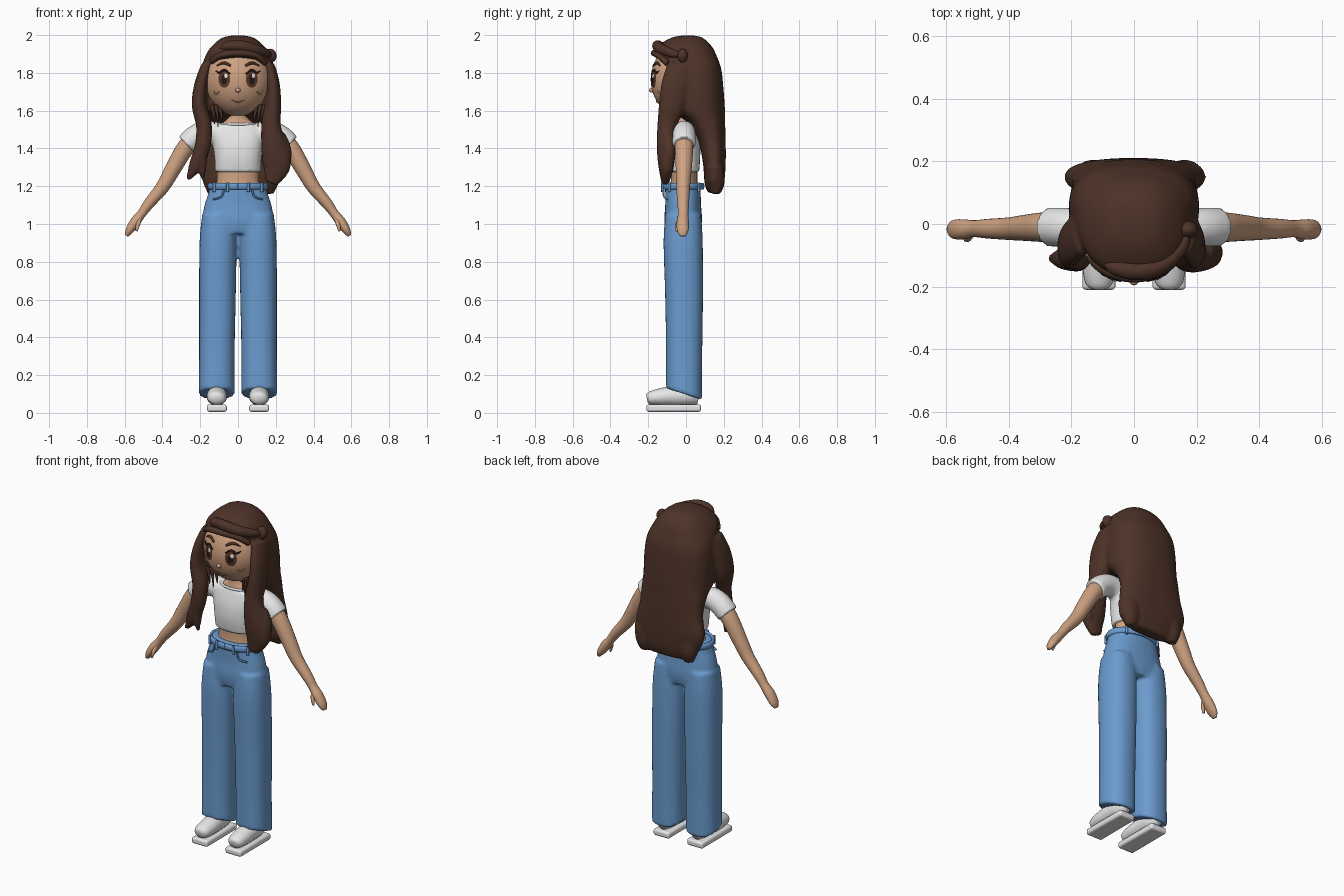
import bpy, math
from mathutils import Vector


def material(name, rgb):
    m = bpy.data.materials.new(name)
    m.diffuse_color = (*rgb, 1)
    return m


SKIN = material("skin", (0.62, 0.36, 0.22))
HAIR = material("dark brown hair", (0.075, 0.033, 0.021))
DENIM = material("blue denim", (0.145, 0.33, 0.62))
WHITE = material("white cloth", (0.82, 0.82, 0.82))
IRIS = material("brown iris", (0.11, 0.04, 0.02))
DARK = material("dark lash", (0.02, 0.01, 0.008))
LIP = material("lip", (0.4, 0.17, 0.11))


def finish(name, verts, faces, mat):
    me = bpy.data.meshes.new(name)
    me.from_pydata([tuple(v) for v in verts], [], faces)
    me.materials.append(mat)
    ob = bpy.data.objects.new(name, me)
    bpy.context.collection.objects.link(ob)
    me.polygons.foreach_set("use_smooth", [True] * len(faces))
    return ob


def spline(pts, sub):
    """Catmull-Rom through tuples of any length."""
    out = []
    for i in range(len(pts) - 1):
        a, b, c, d = pts[max(i - 1, 0)], pts[i], pts[i + 1], pts[min(i + 2, len(pts) - 1)]
        for s in range(sub):
            t = s / sub
            out.append([0.5 * (2 * q + (r - p) * t + (2 * p - 5 * q + 4 * r - u) * t * t
                               + (3 * q - p - 3 * r + u) * t ** 3) for p, q, r, u in zip(a, b, c, d)])
    return out + [list(pts[-1])]


def tube(name, pts, mat, flat=False, n=24, sub=5, power=2.0, ref=(0, 1, 0)):
    """Skin oval sections (x, y, z, half width, half depth); flat keeps them level."""
    rows = spline(pts, sub)
    verts, faces, k = [], [], len(rows)
    for i, r in enumerate(rows):
        if flat:
            u, v = Vector((1, 0, 0)), Vector((0, 1, 0))
        else:
            t = (Vector(rows[min(i + 1, k - 1)][:3]) - Vector(rows[max(i - 1, 0)][:3])).normalized()
            u = Vector(ref).cross(t).normalized()
            v = t.cross(u)
        for j in range(n):
            a = 2 * math.pi * j / n
            c, s = math.cos(a), math.sin(a)
            verts.append(Vector(r[:3])
                         + u * math.copysign(abs(c) ** (2 / power), c) * max(r[3], 0.001)
                         + v * math.copysign(abs(s) ** (2 / power), s) * max(r[4], 0.001))
    for i in range(k - 1):
        for j in range(n):
            a, b = i * n + j, i * n + (j + 1) % n
            faces.append((a, b, b + n, a + n))
    faces += [tuple(range(n))[::-1], tuple(range((k - 1) * n, k * n))]
    if flat and rows[0][2] > rows[-1][2]:
        faces = [f[::-1] for f in faces]
    return finish(name, verts, faces, mat)


def ball(name, loc, size, mat, seg=32):
    bpy.ops.mesh.primitive_uv_sphere_add(segments=seg, ring_count=seg // 2, location=loc)
    ob = bpy.context.object
    ob.name, ob.scale = name, size
    ob.data.materials.append(mat)
    bpy.ops.object.shade_smooth()
    return ob


def fuse(name, objs, voxel, rounds):
    """Join overlapping pieces into one smooth surface."""
    bpy.ops.object.select_all(action='DESELECT')
    for o in objs:
        o.select_set(True)
    bpy.context.view_layer.objects.active = objs[0]
    bpy.ops.object.join()
    ob = bpy.context.object
    ob.name = name
    r = ob.modifiers.new("fuse", 'REMESH')
    r.mode, r.voxel_size, r.use_smooth_shade = 'VOXEL', voxel, True
    s = ob.modifiers.new("soften", 'SMOOTH')
    s.factor, s.iterations = 0.5, rounds
    return ob


# Head
HC, HR = (0, -0.02, 1.765), (0.18, 0.167, 0.195)
ball("head", HC, HR, SKIN, 48)


def on_face(x, z, off=0.003):
    q = 1 - (x / HR[0]) ** 2 - ((z - HC[2]) / HR[2]) ** 2
    return (x, HC[1] - HR[1] * math.sqrt(max(q, 0)) - off, z)


def plate(name, x, z, rx, rz, mat, off):
    """Thin oval laid on the face."""
    verts, n = [on_face(x, z, off)], 24
    for f in (0.5, 1):
        verts += [on_face(x + rx * f * math.cos(2 * math.pi * j / n),
                          z + rz * f * math.sin(2 * math.pi * j / n), off) for j in range(n)]
    faces = [(0, 1 + j, 1 + (j + 1) % n) for j in range(n)]
    faces += [(1 + j, 1 + n + j, 1 + n + (j + 1) % n, 1 + (j + 1) % n) for j in range(n)]
    finish(name, verts, faces, mat)


def stroke(name, xz, r, mat):
    pts = [(*on_face(x, z, 0.002), w, w) for (x, z), w in zip(xz, r)]
    tube(name, pts, mat, n=8, sub=4)


for s in (-1, 1):
    plate("eye", s * 0.073, 1.767, 0.031, 0.046, IRIS, 0.003)
    plate("pupil", s * 0.073, 1.765, 0.016, 0.027, DARK, 0.005)
    plate("eye_glint", s * 0.073 + 0.009, 1.785, 0.009, 0.012, WHITE, 0.007)
    stroke("upper_lash", [(s * 0.042, 1.795), (s * 0.072, 1.815), (s * 0.1, 1.8), (s * 0.118, 1.812)],
           (0.003, 0.006, 0.006, 0.002), DARK)
    stroke("eyebrow", [(s * 0.04, 1.838), (s * 0.075, 1.853), (s * 0.112, 1.838)],
           (0.006, 0.008, 0.003), HAIR)
    stroke("cheek_mark", [(s * 0.1, 1.7), (s * 0.115, 1.688), (s * 0.128, 1.702)], (0.004,) * 3, SKIN)
stroke("mouth", [(-0.033, 1.655), (0, 1.644), (0.033, 1.655)], (0.002, 0.004, 0.002), LIP)
ball("nose", on_face(0, 1.708, 0.002), (0.014, 0.014, 0.012), SKIN, 16)

# Neck, waist and top
tube("neck", [(0, -0.01, 1.47, 0.12, 0.06), (0, -0.01, 1.53, 0.085, 0.052),
              (0, -0.01, 1.57, 0.05, 0.046), (0, -0.01, 1.66, 0.048, 0.046)], SKIN, True)
tube("waist", [(0, -0.015, 1.15, 0.125, 0.08), (0, -0.01, 1.23, 0.112, 0.07),
               (0, -0.01, 1.34, 0.11, 0.07)], SKIN, True)
shirt = [tube("shirt_body", [(0, -0.012, 1.275, 0.122, 0.082), (0, -0.015, 1.35, 0.125, 0.09),
                             (0, -0.012, 1.43, 0.135, 0.088), (0, -0.01, 1.5, 0.14, 0.07),
                             (0, -0.01, 1.53, 0.1, 0.058)], WHITE, True, power=2.5)]
for s in (-1, 1):
    shirt.append(tube("sleeve", [(s * 0.09, -0.01, 1.475, 0.06, 0.058), (s * 0.17, -0.01, 1.485, 0.062, 0.06),
                                 (s * 0.225, -0.01, 1.462, 0.062, 0.062),
                                 (s * 0.272, -0.01, 1.42, 0.06, 0.062)], WHITE))
fuse("shirt", shirt, 0.01, 3)
tube("collar", [(0.098 * math.cos(a), -0.01 + 0.058 * math.sin(a), 1.528, 0.007, 0.007)
                for a in [i * math.pi / 8 for i in range(17)]], WHITE, n=8, sub=2, ref=(0, 0, 1))

# Arms and hands
for s in (-1, 1):
    tube("arm", [(s * 0.2, -0.01, 1.49, 0.05, 0.05), (s * 0.28, -0.01, 1.4, 0.047, 0.048),
                 (s * 0.345, -0.012, 1.29, 0.042, 0.042), (s * 0.4, -0.015, 1.195, 0.036, 0.036),
                 (s * 0.47, -0.015, 1.11, 0.029, 0.031), (s * 0.51, -0.015, 1.055, 0.024, 0.027),
                 (s * 0.545, -0.017, 1.01, 0.027, 0.032), (s * 0.575, -0.017, 0.965, 0.021, 0.03),
                 (s * 0.59, -0.017, 0.937, 0.009, 0.015)], SKIN)
    tube("thumb", [(s * 0.52, -0.03, 1.03, 0.011, 0.011), (s * 0.53, -0.046, 0.995, 0.011, 0.011),
                   (s * 0.538, -0.05, 0.962, 0.006, 0.006)], SKIN, n=10)

# Jeans
jeans = [tube("hips", [(0, -0.015, 0.95, 0.19, 0.09), (0, -0.015, 1.02, 0.19, 0.1),
                       (0, -0.015, 1.1, 0.178, 0.095), (0, -0.016, 1.17, 0.155, 0.094),
                       (0, -0.016, 1.215, 0.148, 0.095)], DENIM, True, power=2.3)]
for s in (-1, 1):
    leg = tube("leg", [(s * 0.113, -0.01, 0.1, 0.096, 0.096), (s * 0.112, -0.01, 0.3, 0.094, 0.096),
                       (s * 0.109, -0.01, 0.6, 0.097, 0.1), (s * 0.105, -0.015, 0.9, 0.099, 0.104),
                       (s * 0.1, -0.015, 1.05, 0.09, 0.095)], DENIM, True, power=2.3)
    for v in leg.data.vertices:        # hem rises toward the toes
        v.co.z -= 0.33 * (v.co.y + 0.01) * max(0, 1 - (v.co.z - 0.1) / 0.3)
    jeans.append(leg)
fuse("jeans", jeans, 0.01, 4)


def band_point(a, z, grow=0.0):
    return ((0.151 + grow) * math.sin(a), -0.017 - (0.105 + grow) * math.cos(a), z)


tube("waistband", [(*band_point(i * math.pi / 12, 1.2), 0.01, 0.019) for i in range(25)],
     DENIM, n=10, sub=2, ref=(0, 0, 1))
for a in (-0.9, -0.35, 0.35, 0.9, 2.4, -2.4):
    tube("belt_loop", [(*band_point(a, z, 0.01), 0.008, 0.007) for z in (1.17, 1.195, 1.22)], DENIM, n=8)
for s in (-1, 1):
    tube("pocket_edge", [(s * x, y, z, 0.005, 0.005) for x, y, z in
                         ((0.075, -0.118, 1.18), (0.088, -0.117, 1.145), (0.13, -0.1, 1.13))], DENIM, n=8)

# Shoes
for s in (-1, 1):
    bpy.ops.mesh.primitive_cube_add(size=1, location=(s * 0.112, -0.065, 0.025))
    sole = bpy.context.object
    sole.name, sole.scale = "shoe_sole", (0.106, 0.29, 0.038)
    bpy.ops.object.transform_apply(location=False, rotation=False, scale=True)
    sole.data.materials.append(WHITE)
    b = sole.modifiers.new("round", 'BEVEL')
    b.width, b.segments = 0.012, 3
    bpy.ops.object.shade_smooth_by_angle()
    tube("shoe_upper", [(s * 0.112, -0.207, 0.075, 0.02, 0.02), (s * 0.112, -0.19, 0.078, 0.043, 0.035),
                        (s * 0.112, -0.13, 0.085, 0.053, 0.046), (s * 0.112, -0.06, 0.09, 0.053, 0.052),
                        (s * 0.112, 0.02, 0.09, 0.048, 0.05), (s * 0.112, 0.068, 0.08, 0.03, 0.035)],
         WHITE, ref=(0, 0, 1))

# Hair: crown flowing into the long back sheet, plus two front locks
hair = [tube("crown", [(0, 0.01, 1.998, 0.03, 0.03), (0, 0.005, 1.985, 0.085, 0.085),
                       (0, -0.008, 1.94, 0.14, 0.145), (0, 0.0, 1.89, 0.172, 0.162),
                       (0, 0.045, 1.82, 0.195, 0.142), (0, 0.052, 1.72, 0.207, 0.146),
                       (0, 0.06, 1.61, 0.207, 0.146), (0, 0.105, 1.54, 0.2, 0.102),
                       (0, 0.137, 1.44, 0.2, 0.073), (0, 0.15, 1.32, 0.222, 0.06),
                       (0.02, 0.15, 1.22, 0.2, 0.052), (0.02, 0.15, 1.165, 0.13, 0.035)],
             HAIR, True, n=40, power=2.4)]
hair.append(tube("lock", [(-0.165, -0.03, 1.84, 0.03, 0.07), (-0.195, -0.055, 1.74, 0.036, 0.075),
                          (-0.205, -0.075, 1.63, 0.04, 0.07), (-0.18, -0.1, 1.52, 0.042, 0.05),
                          (-0.188, -0.11, 1.41, 0.042, 0.042), (-0.225, -0.11, 1.31, 0.036, 0.035),
                          (-0.265, -0.11, 1.235, 0.012, 0.012)], HAIR))
hair.append(tube("lock", [(-0.18, -0.11, 1.42, 0.03, 0.03), (-0.19, -0.115, 1.32, 0.025, 0.025),
                          (-0.182, -0.115, 1.24, 0.008, 0.008)], HAIR))
hair.append(tube("lock", [(0.165, -0.03, 1.84, 0.03, 0.07), (0.185, -0.055, 1.74, 0.036, 0.075),
                          (0.185, -0.075, 1.63, 0.044, 0.07), (0.175, -0.1, 1.52, 0.052, 0.052),
                          (0.19, -0.105, 1.41, 0.068, 0.05), (0.205, -0.105, 1.31, 0.075, 0.042),
                          (0.175, -0.11, 1.215, 0.035, 0.02)], HAIR))
hair.append(tube("lock", [(0.215, -0.09, 1.46, 0.04, 0.035), (0.25, -0.09, 1.38, 0.035, 0.035),
                          (0.25, -0.09, 1.28, 0.02, 0.02)], HAIR))
for x in (-0.13, 0.16):
    hair.append(tube("back_tip", [(x, 0.15, 1.3, 0.07, 0.05), (x, 0.16, 1.22, 0.055, 0.045),
                                  (x, 0.16, 1.16, 0.03, 0.025)], HAIR, True))
fuse("hair", hair, 0.01, 4)

# Swept fringe, side knot and loose strands by the jaw
tube("fringe", [(-0.09, -0.125, 1.925, 0.012, 0.012), (-0.05, -0.142, 1.942, 0.026, 0.026),
                (0.02, -0.15, 1.942, 0.029, 0.029), (0.09, -0.13, 1.925, 0.028, 0.028),
                (0.145, -0.08, 1.905, 0.024, 0.024), (0.165, -0.04, 1.895, 0.016, 0.016)],
     HAIR, n=16, ref=(0, 0, 1))
tube("forehead_hair", [(-0.14, -0.105, 1.86, 0.015, 0.015), (-0.09, -0.142, 1.892, 0.022, 0.018),
                       (0, -0.165, 1.905, 0.022, 0.018), (0.09, -0.14, 1.892, 0.022, 0.018),
                       (0.145, -0.1, 1.85, 0.015, 0.015)], HAIR, n=16, ref=(0, 0, 1))
ball("side_knot", (0.17, -0.018, 1.89), (0.034, 0.028, 0.038), HAIR, 24)
for s in (-1, 1):
    for i, (x, y, z) in enumerate(((0.085, -0.075, 1.54), (0.105, -0.085, 1.515), (0.125, -0.09, 1.53))):
        tube("jaw_strand", [(s * (x + 0.015), y, 1.63, 0.012, 0.012), (s * (x + 0.004), y, 1.58, 0.008, 0.008),
                            (s * x, y, z, 0.002, 0.002)], HAIR, n=8)
